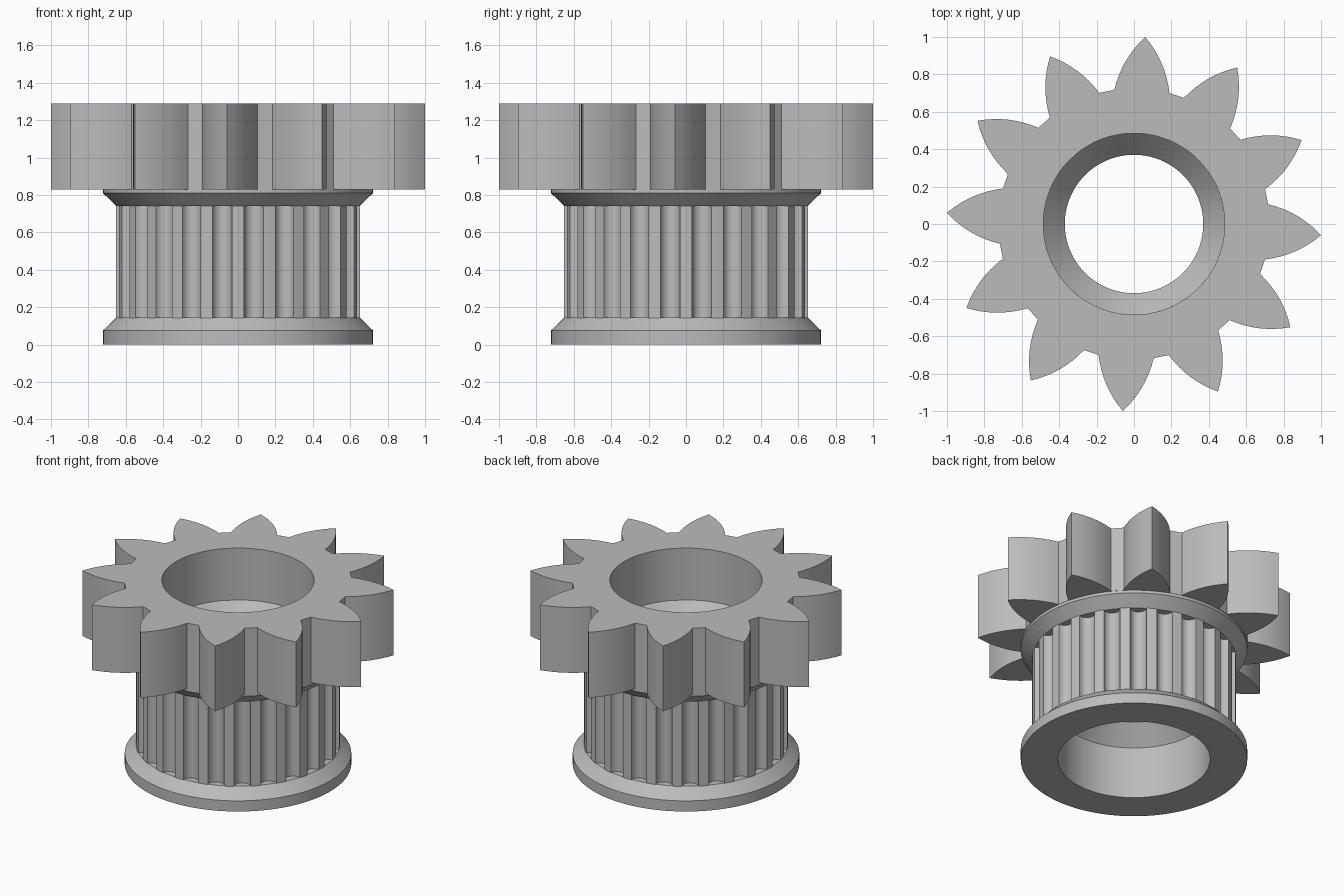
import bpy
import bmesh
from math import cos, sin, pi, radians

cube = bpy.data.objects.get("Cube")
if cube:
    bpy.data.objects.remove(cube, do_unlink=True)

metal = bpy.data.materials.new("plain grey metal")
metal.use_nodes = True
GREY = (0.5, 0.5, 0.5, 1)
metal.diffuse_color = GREY
metal.node_tree.nodes["Principled BSDF"].inputs["Base Color"].default_value = GREY

BORE = 0.485


def finish(name, bm):
    bmesh.ops.recalc_face_normals(bm, faces=bm.faces)
    mesh = bpy.data.meshes.new(name)
    bm.to_mesh(mesh)
    bm.free()
    mesh.materials.append(metal)
    obj = bpy.data.objects.new(name, mesh)
    bpy.context.collection.objects.link(obj)
    bpy.ops.object.select_all(action='DESELECT')
    obj.select_set(True)
    bpy.context.view_layer.objects.active = obj
    bpy.ops.object.shade_smooth_by_angle(angle=radians(25))


def loft(name, rings):
    """Join rings of points, the last back to the first, into a closed ring solid."""
    bm = bmesh.new()
    rows = [[bm.verts.new(p) for p in ring] for ring in rings]
    n = len(rows[0])
    for r, row in enumerate(rows):
        above = rows[(r + 1) % len(rows)]
        for i in range(n):
            j = (i + 1) % n
            bm.faces.new((row[i], row[j], above[j], above[i]))
    finish(name, bm)


def ring_prism(name, outline, inner, z0, z1):
    """Extrude a polar outline with a round hole in it."""
    out = lambda z: [(r * cos(a), r * sin(a), z) for a, r in outline]
    hole = lambda z: [(inner * cos(a), inner * sin(a), z) for a, r in outline]
    loft(name, [hole(z0), out(z0), out(z1), hole(z1)])


# Hub: two bevelled flanges and a bore that narrows in the middle
profile = [(0.722, 0), (0.722, 0.075), (0.65, 0.145), (0.57, 0.145),
           (0.57, 0.74), (0.65, 0.74), (0.722, 0.81), (0.722, 0.83),
           (0.6, 0.83), (0.6, 0.925), (BORE, 0.925), (0.37, 0.80),
           (0.37, 0.49), (BORE, 0.365), (BORE, 0)]
SIDES = 128
loft("hub", [[(r * cos(2 * pi * i / SIDES), r * sin(2 * pi * i / SIDES), z)
              for i in range(SIDES)] for r, z in profile])

# Belt pulley: round-bottomed grooves between narrow lands
GROOVES, STEPS = 24, 10
pitch = 2 * pi / GROOVES
outline = []
for g in range(GROOVES):
    centre = (g + 0.5) * pitch
    for s in range(STEPS + 1):
        t = pi * s / STEPS
        outline.append((centre - cos(t) * pitch * 0.31, 0.652 - 0.052 * sin(t)))
    outline.append((centre + pitch / 2, 0.652))
ring_prism("belt_pulley", outline, 0.53, 0.14, 0.745)

# Sprocket: pointed teeth with convex flanks
TEETH, STEPS = 12, 8
ROOT, TIP, HALF = 0.725, 1.002, radians(11.6)
start = (ROOT * cos(HALF), ROOT * sin(HALF))
flank = []
for s in range(STEPS + 1):
    t = s / STEPS
    bulge = 0.1 * t * (1 - t)
    x = start[0] + (TIP - start[0]) * t + bulge * 0.45
    y = start[1] * (1 - t) + bulge * 0.9
    flank.append(((x * x + y * y) ** 0.5, y / x))
outline = []
for k in range(TEETH):
    mid = 2 * pi * k / TEETH - radians(3.4)
    outline += [(mid - a, r) for r, a in flank]
    outline += [(mid + a, r) for r, a in flank[-2::-1]]
ring_prism("sprocket", outline, BORE, 0.83, 1.29)
